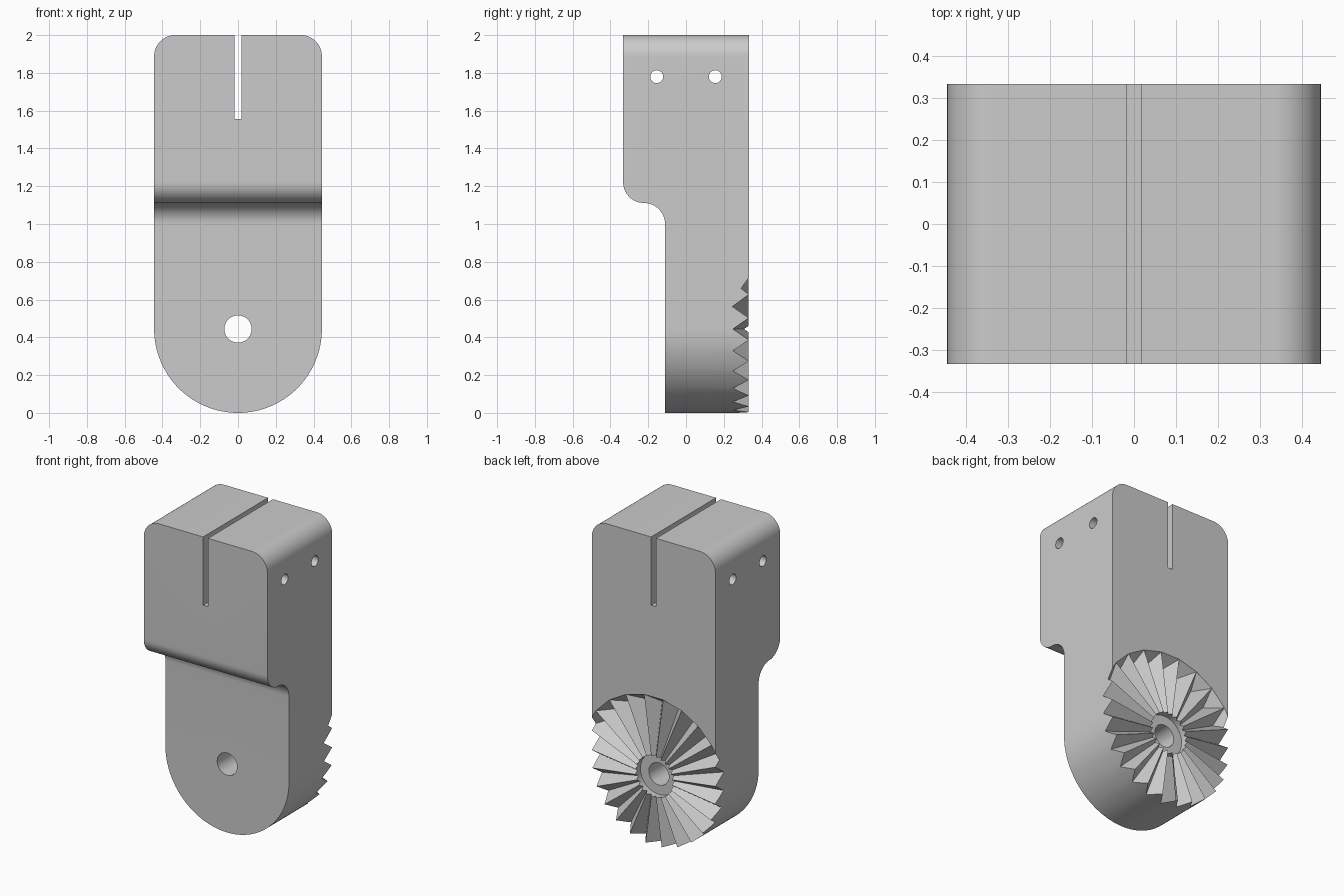
import bpy, bmesh
from math import sin, cos, pi, radians
from mathutils import Vector

W, D, H = 0.444, 0.333, 2.0      # half width, half depth, height
PIVOT = W                        # height of the pivot axis

old = bpy.data.objects.get("Cube")
if old:
    bpy.data.objects.remove(old, do_unlink=True)

grey = bpy.data.materials.new("plain grey")
grey.use_nodes = True
colour = (0.6, 0.6, 0.6, 1)
grey.diffuse_color = colour
grey.node_tree.nodes["Principled BSDF"].inputs["Base Color"].default_value = colour


def finish(name, bm):
    bmesh.ops.recalc_face_normals(bm, faces=bm.faces)
    mesh = bpy.data.meshes.new(name)
    bm.to_mesh(mesh)
    bm.free()
    mesh.materials.append(grey)
    ob = bpy.data.objects.new(name, mesh)
    bpy.context.collection.objects.link(ob)
    return ob


def prism(name, points, along):
    """Extrude a closed outline by a vector."""
    bm = bmesh.new()
    face = bm.faces.new([bm.verts.new(p) for p in points])
    out = bmesh.ops.extrude_face_region(bm, geom=[face])
    bmesh.ops.translate(bm, vec=along, verts=[v for v in out["geom"] if isinstance(v, bmesh.types.BMVert)])
    return finish(name, bm)


def arc(cu, cv, r, a, b, n=16):
    """Points on an arc from angle a to angle b in degrees."""
    steps = [radians(a + (b - a) * i / n) for i in range(n + 1)]
    return [(cu + r * cos(t), cv + r * sin(t)) for t in steps]


def rod(name, axis, centre, radius, start, length):
    ring = arc(*centre, radius, 0, 360, 48)[:-1]
    if axis == "X":
        return prism(name, [(start, u, v) for u, v in ring], (length, 0, 0))
    return prism(name, [(u, start, v) for u, v in ring], (0, length, 0))


def combine(ob, tool, operation="DIFFERENCE"):
    mod = ob.modifiers.new("shape", "BOOLEAN")
    mod.operation, mod.solver, mod.object = operation, "EXACT", tool
    bpy.ops.object.select_all(action="DESELECT")
    ob.select_set(True)
    bpy.context.view_layer.objects.active = ob
    bpy.ops.object.modifier_apply(modifier=mod.name)
    bpy.data.objects.remove(tool, do_unlink=True)


# Body: rounded front outline, extruded front to back
R = 0.111
outline = arc(0, PIVOT, W, 180, 360, 64)
outline += arc(W - R, H - R, R, 0, 90) + arc(R - W, H - R, R, 90, 180)
body = prism("bracket_body", [(x, -D, z) for x, z in outline], (0, 2 * D, 0))

# Step in the front: a convex curve running into a concave one
step = arc(-D + R, 1.111 + R, R, 180, 270) + arc(-D + R, 1.111 - R, R, 90, 0)[1:]
step += [(-D + 2 * R, -1), (-1, -1), (-1, 1.111 + R)]
combine(body, prism("step_cutter", [(-1, y, z) for y, z in step], (2, 0, 0)))

# Clamp slot
s = 0.0175
slot = [(-s, -1, 1.556), (s, -1, 1.556), (s, -1, 3), (-s, -1, 3)]
combine(body, prism("slot_cutter", slot, (0, 2, 0)))

# Two cross holes through the clamp
for y in (-0.155, 0.155):
    combine(body, rod("cross_hole_cutter", "X", (y, 1.78), 0.034, -1, 2))


# Radial serration on the back: a fan of v-grooves deepening outwards
def serration_cutter(count=24, rim=0.52, low=0.46, depth=0.087):
    bm = bmesh.new()
    face_y = D - 0.0008
    half = pi / count

    def vert(r, angle, y):
        return bm.verts.new((r * cos(angle), y, PIVOT + r * sin(angle)))

    hub = vert(0, 0, face_y)
    corner_r = rim / cos(half)
    peaks = [vert(corner_r, (2 * i - 1) * half, face_y) for i in range(count)]
    lids = [vert(corner_r, (2 * i - 1) * half, D + 0.2) for i in range(count)]
    for i in range(count):
        j = (i + 1) % count
        valley = vert(low, 2 * i * half, face_y - depth)
        bm.faces.new((hub, peaks[i], valley))
        bm.faces.new((hub, valley, peaks[j]))
        bm.faces.new((peaks[i], peaks[j], valley))
        bm.faces.new((peaks[i], lids[i], lids[j], peaks[j]))
    bm.faces.new(lids)
    return finish("serration_cutter", bm)


combine(body, serration_cutter())

# Hub recess and pivot hole
combine(body, rod("recess_cutter", "Y", (0, PIVOT), 0.133, D - 0.055, 1))
combine(body, rod("pivot_hole_cutter", "Y", (0, PIVOT), 0.072, -1, 2))

bpy.ops.object.shade_smooth_by_angle(angle=radians(30))
